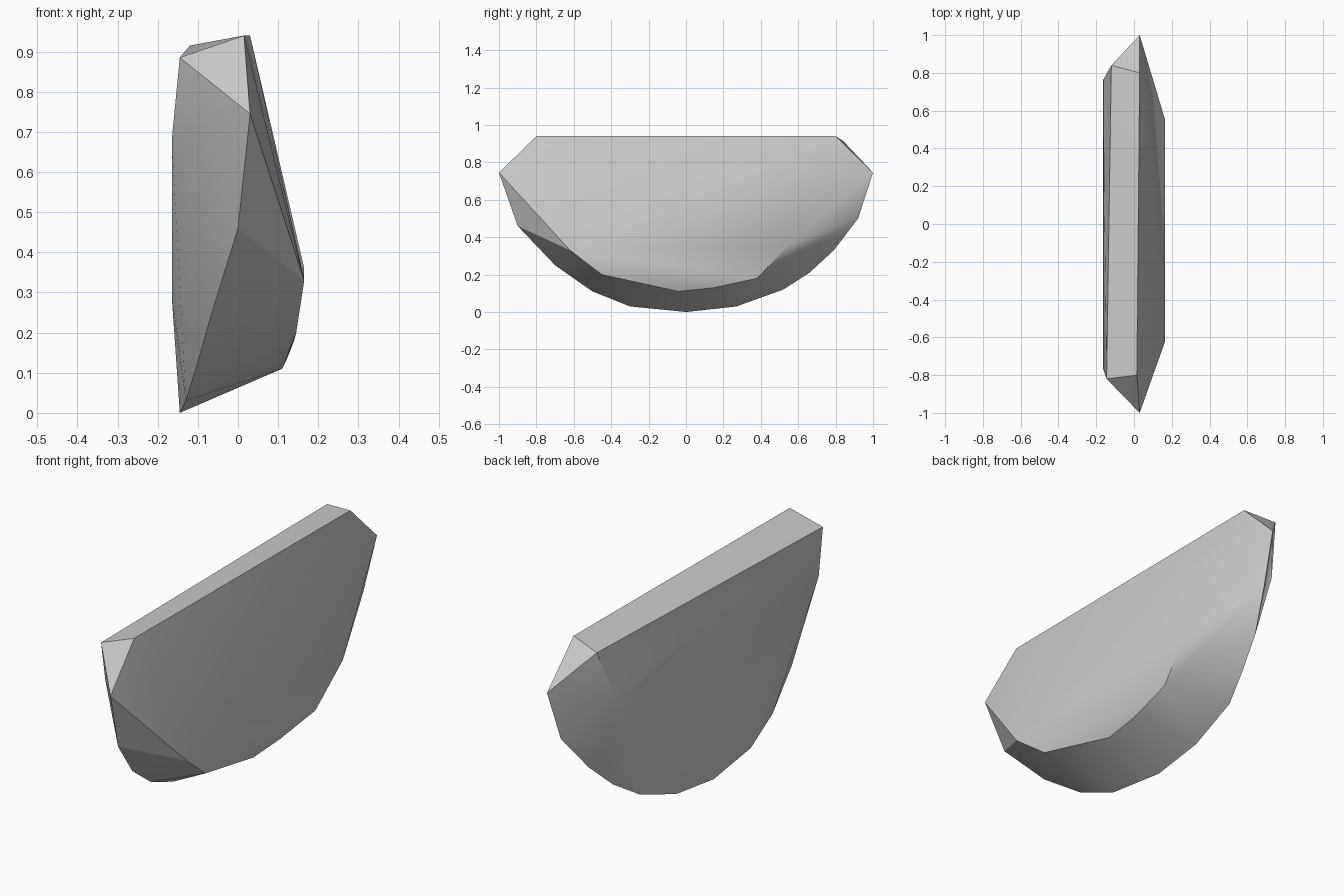
import bpy
import bmesh

# Remove the default cube only
cube = bpy.data.objects.get("Cube")
if cube:
    bpy.data.objects.remove(cube, do_unlink=True)


def flat_material(name, colour):
    material = bpy.data.materials.new(name)
    material.use_nodes = True
    material.diffuse_color = colour
    shader = material.node_tree.nodes["Principled BSDF"]
    shader.inputs["Base Color"].default_value = colour
    shader.inputs["Roughness"].default_value = 0.8
    return material


def hull_object(name, outlines, material):
    """Wrap a tight faceted skin around several outline curves."""
    bm = bmesh.new()
    for outline in outlines:
        for point in outline:
            bm.verts.new(point)
    result = bmesh.ops.convex_hull(bm, input=bm.verts[:])
    loose = [v for v in bm.verts if not v.link_faces]
    bmesh.ops.delete(bm, geom=loose, context="VERTS")
    bmesh.ops.recalc_face_normals(bm, faces=bm.faces[:])
    mesh = bpy.data.meshes.new(name)
    bm.to_mesh(mesh)
    bm.free()
    mesh.materials.append(material)
    obj = bpy.data.objects.new(name, mesh)
    bpy.context.collection.objects.link(obj)
    return obj


# Sloping flat strip along the top
top_strip = [(0.015, -0.8, 0.94), (0.03, 0.8, 0.94),
             (-0.12, 0.84, 0.915), (-0.145, -0.82, 0.885)]

# Rounded outer rim, from the front tip under the slab to the back tip
outer_rim = [(0.03, -1, 0.745), (0, -0.9, 0.46), (-0.065, -0.7, 0.25),
             (-0.105, -0.5, 0.11), (-0.13, -0.3, 0.03), (-0.145, 0, 0),
             (-0.136, 0.27, 0.03), (-0.12, 0.52, 0.12), (-0.078, 0.66, 0.21),
             (-0.044, 0.79, 0.33), (0.013, 0.92, 0.5), (0.03, 1, 0.745)]

# Lower edge of the left face
left_edge = [(0.165, -0.62, 0.33), (0.145, -0.45, 0.2), (0.11, -0.04, 0.11),
             (0.12, 0.15, 0.13), (0.14, 0.38, 0.18), (0.165, 0.55, 0.36)]

# Shallow bulge of the right face, mirrored front to back
right_bulge = [(-0.165, side * y, z)
               for side in (-1, 1)
               for y, z in ((0.76, 0.68), (0.3, 0.29))]

grey = flat_material("stone grey", (0.6, 0.6, 0.6, 1))
slab = hull_object("half_round_slab",
                   (top_strip, outer_rim, left_edge, right_bulge), grey)

# Smooth the shallow facets while keeping the main edges crisp
bpy.ops.object.select_all(action="DESELECT")
slab.select_set(True)
bpy.context.view_layer.objects.active = slab
bpy.ops.object.shade_smooth_by_angle(angle=0.52)
